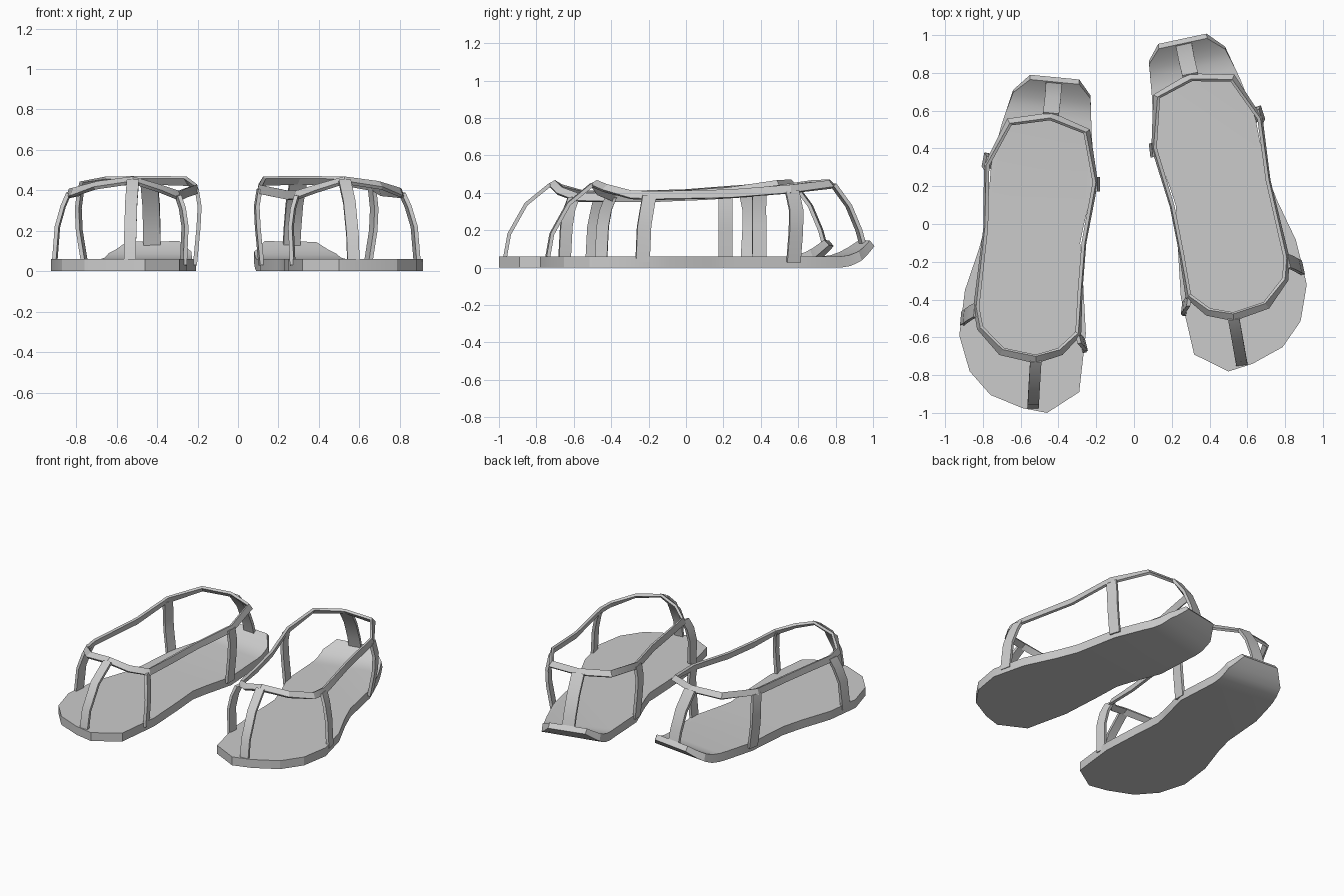
import bpy, bmesh, math
from mathutils import Vector, Matrix

if "Cube" in bpy.data.objects:
    bpy.data.objects.remove(bpy.data.objects["Cube"])

# second sandal: mirrored, turned slightly and shifted back
MIRROR = (Matrix.Translation((-0.072, 0.16, 0)) @ Matrix.Rotation(math.radians(6.6), 4, 'Z')
          @ Matrix.Scale(-1, 4, (1, 0, 0)))


def finish(bm, name, mat):
    bm.transform(mat)
    bmesh.ops.recalc_face_normals(bm, faces=bm.faces)
    me = bpy.data.meshes.new(name)
    bm.to_mesh(me)
    bm.free()
    ob = bpy.data.objects.new(name, me)
    bpy.context.collection.objects.link(ob)
    bpy.ops.object.select_all(action='DESELECT')
    ob.select_set(True)
    bpy.context.view_layer.objects.active = ob
    bpy.ops.object.shade_smooth_by_angle(angle=math.radians(25))


def ribbon(name, mat, pts, wdirs, width, thick, closed=False):
    """Flat band along pts, its width along wdirs."""
    bm = bmesh.new()
    pts = [Vector(p) for p in pts]
    n = len(pts)
    rings = []
    for i, p in enumerate(pts):
        a = pts[i - 1] if closed or i > 0 else p
        b = pts[(i + 1) % n] if closed or i < n - 1 else p
        w = Vector(wdirs[i]).normalized()
        nor = (b - a).cross(w).normalized()
        w, nor = w * width / 2, nor * thick / 2
        rings.append([bm.verts.new(p + u * w + v * nor)
                      for u, v in ((-1, -1), (1, -1), (1, 1), (-1, 1))])
    for i in range(n if closed else n - 1):
        r, s = rings[i], rings[(i + 1) % n]
        for k in range(4):
            bm.faces.new((r[k], r[(k + 1) % 4], s[(k + 1) % 4], s[k]))
    if not closed:
        bm.faces.new(rings[0])
        bm.faces.new(rings[-1])
    finish(bm, name, mat)


OUTLINE = [(-0.46, -1.0), (-0.59, -0.975), (-0.76, -0.905), (-0.87, -0.78), (-0.925, -0.59),
           (-0.895, -0.35), (-0.82, -0.13), (-0.78, 0.02), (-0.755, 0.33), (-0.70, 0.53),
           (-0.64, 0.71), (-0.55, 0.79), (-0.29, 0.765), (-0.23, 0.68), (-0.225, 0.5),
           (-0.208, 0.22), (-0.265, 0.0), (-0.285, -0.1), (-0.27, -0.3), (-0.255, -0.58),
           (-0.29, -0.89)]


def sole(name, mat):
    bm = bmesh.new()
    bm.faces.new([bm.verts.new((x, y, 0)) for x, y in OUTLINE])
    axis = Vector((0.115, 1, 0))
    for s in (0.56, 0.62, 0.67, 0.72):
        bmesh.ops.bisect_plane(bm, geom=bm.verts[:] + bm.edges[:] + bm.faces[:],
                               plane_co=(-0.42, s, 0), plane_no=axis)
    ext = bmesh.ops.extrude_face_region(bm, geom=bm.faces[:])
    for v in ext['geom']:
        if isinstance(v, bmesh.types.BMVert):
            v.co.z = 0.06
    # curl the heel end upward
    for v in bm.verts:
        t = (v.co.y + 0.115 * (v.co.x + 0.42) - 0.56) / 0.215
        if t > 0:
            top = v.co.z > 0.03
            v.co.z += (0.085 if top else 0.115) * t * t
            if top:
                v.co.y -= 0.025 * t
    finish(bm, name, mat)


# collar: x, y, z, inward lean in degrees
COLLAR = [(-0.52, -0.715, .45, 60), (-0.70, -0.675, .425, 50), (-0.815, -0.55, .39, 25),
          (-0.835, -0.44, .385, 20), (-0.785, -0.02, .395, 10), (-0.78, 0.31, .42, 15),
          (-0.66, 0.54, .445, 40), (-0.44, 0.57, .45, 45), (-0.25, 0.49, .445, 35),
          (-0.205, 0.22, .405, 15), (-0.265, -0.1, .385, 10), (-0.285, -0.35, .375, 10),
          (-0.295, -0.58, .375, 25), (-0.39, -0.675, .41, 45)]

# straps: path from sole to collar, width direction, width
STRAPS = {
    'toe_strap': ([(-.535, -.97, .04), (-.533, -.945, .18), (-.528, -.855, .34), (-.52, -.725, .445)],
                  (1, 0, 0), .06),
    'outer_front_strap': ([(-.908, -.5, .03), (-.893, -.49, .22), (-.865, -.47, .32), (-.837, -.455, .385)],
                          (0.1, 1, 0), .075),
    'inner_front_strap': ([(-.27, -.65, .03), (-.262, -.64, .22), (-.275, -.625, .31), (-.297, -.6, .375)],
                          (-.25, 1, 0), .065),
    'outer_rear_strap': ([(-.757, .33, .03), (-.785, .34, .2), (-.79, .34, .31), (-.777, .32, .41)],
                         (.2, 1, 0), .075),
    'inner_rear_strap': ([(-.213, .21, .03), (-.195, .21, .22), (-.19, .21, .32), (-.204, .21, .405)],
                         (0, 1, 0), .075),
    'heel_strap': ([(-.425, .745, .11), (-.426, .72, .2), (-.43, .665, .33), (-.44, .58, .445)],
                   (1, -.1, 0), .085),
}

for side, mat in (('left', Matrix.Identity(4)), ('right', MIRROR)):
    sole(side + '_sole', mat)
    dirs = []
    for x, y, z, lean in COLLAR:
        inward = Vector((-0.53 - x, max(-0.4, min(0.3, y)) - y, 0)).normalized()
        a = math.radians(lean)
        dirs.append(inward * math.sin(a) + Vector((0, 0, math.cos(a))))
    ribbon(side + '_collar', mat, [c[:3] for c in COLLAR], dirs, 0.044, 0.018, True)
    for part, (path, wdir, width) in STRAPS.items():
        ribbon(side + '_' + part, mat, path, [wdir] * len(path), width, 0.02)
